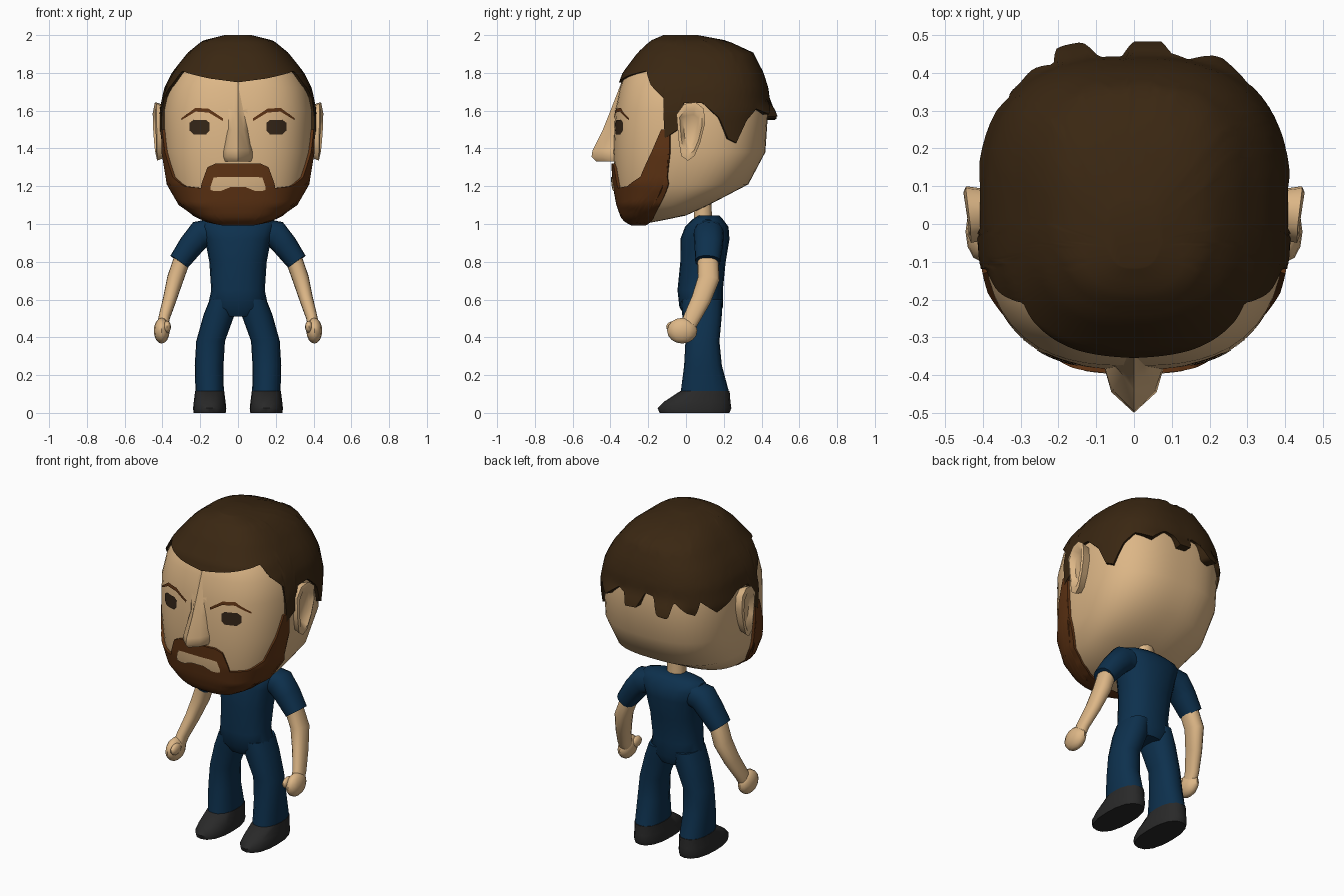
import bpy, bmesh, math
from mathutils import Vector

if "Cube" in bpy.data.objects:
    bpy.data.objects.remove(bpy.data.objects["Cube"])

def material(name, rgb):
    m = bpy.data.materials.new(name)
    m.diffuse_color = (*rgb, 1)
    m.use_nodes = True
    m.node_tree.nodes["Principled BSDF"].inputs["Base Color"].default_value = m.diffuse_color
    return m

SKIN = material("skin", (0.72, 0.47, 0.24))
HAIR = material("dark brown hair", (0.042, 0.020, 0.006))
BEARD = material("chestnut beard", (0.115, 0.034, 0.007))
CLOTH = material("navy cloth", (0.004, 0.030, 0.075))
SHOE = material("charcoal shoe", (0.022, 0.022, 0.022))
EYE = material("eye brown", (0.035, 0.019, 0.009))

def make(name, verts, faces, mat, recalc=True, mirror=False, angle=50):
    me = bpy.data.meshes.new(name)
    me.from_pydata([tuple(v) for v in verts], [], faces)
    if recalc:
        bm = bmesh.new()
        bm.from_mesh(me)
        bmesh.ops.recalc_face_normals(bm, faces=bm.faces)
        bm.to_mesh(me)
        bm.free()
    me.materials.append(mat)
    ob = bpy.data.objects.new(name, me)
    bpy.context.collection.objects.link(ob)
    bpy.ops.object.select_all(action='DESELECT')
    ob.select_set(True)
    bpy.context.view_layer.objects.active = ob
    bpy.ops.object.shade_smooth_by_angle(angle=math.radians(angle))
    if mirror:
        ob.modifiers.new("Mirror", 'MIRROR').use_mirror_merge = False
    return ob

def lookup(table, v):
    """Linear interpolation in rows of (key, value, ...)."""
    if v <= table[0][0]:
        return table[0][1:]
    for a, b in zip(table, table[1:]):
        if v <= b[0]:
            t = (v - a[0]) / (b[0] - a[0])
            return [p + (q - p) * t for p, q in zip(a[1:], b[1:])]
    return table[-1][1:]

# Head slices: z, front y, back y, half width
HEAD = [(1.005, -.27, -.20, .06), (1.02, -.31, -.12, .15), (1.045, -.335, 0, .22),
        (1.10, -.355, .12, .30), (1.21, -.375, .33, .365), (1.38, -.385, .42, .395),
        (1.60, -.375, .435, .40), (1.72, -.35, .42, .375), (1.80, -.32, .395, .335),
        (1.90, -.24, .34, .25), (1.96, -.17, .20, .17), (1.99, -.10, .04, .05)]
N = 2.7
clamp = lambda v: max(0, min(1, v))

def skin(deg, z, off=0):
    """Point on the head at an azimuth (-90 is the face) and height."""
    yf, yb, w = lookup(HEAD, z)
    c, s = math.cos(math.radians(deg)), math.sin(math.radians(deg))
    r = (abs(c) ** N + abs(s) ** N) ** (-1 / N)
    zo = off * (clamp((z - 1.8) / .15) * .7 - clamp((1.06 - z) / .05))
    return ((w + off) * r * c, (yf + yb) / 2 + ((yb - yf) / 2 + off) * r * s, z + zo)

def face_y(x, z, off):
    yf, yb, w = lookup(HEAD, z)
    return (yf + yb) / 2 - (yb - yf) / 2 * (1 - abs(x / w) ** N) ** (1 / N) - off

def grid_faces(cols, rows, closed):
    return [(i * rows + k, (i + 1) % cols * rows + k, (i + 1) % cols * rows + k + 1, i * rows + k + 1)
            for i in range(cols if closed else cols - 1) for k in range(rows - 1)]

# Head
verts = [skin(i * 6, row[0]) for i in range(60) for row in HEAD]
R = len(HEAD)
make("head", verts, grid_faces(60, R, True) +
     [[i * R for i in range(60)], [i * R + R - 1 for i in range(60)]], SKIN)

# Hair: shell from a ragged hairline up to the crown, locks flaring at the back
HAIRLINE = [(-90, 1.75), (-67, 1.77), (-38, 1.81), (-32, 1.74), (-20, 1.66), (-19, 1.45),
            (-9, 1.5), (-7, 1.64), (8, 1.64), (20, 1.56), (27, 1.45), (33, 1.43), (40, 1.55),
            (48, 1.61), (60, 1.58), (70, 1.65), (77, 1.63), (81, 1.57), (90, 1.575), (95, 1.66),
            (103, 1.65), (107, 1.56), (115, 1.55), (119, 1.64), (128, 1.58), (134, 1.56),
            (138, 1.64), (150, 1.56), (162, 1.6), (172, 1.64), (187, 1.64), (189, 1.5),
            (199, 1.45), (200, 1.66), (212, 1.74), (218, 1.81), (247, 1.77), (270, 1.75)]
ease = lambda t: (1 - math.cos(math.pi * t)) / 2
verts, C, R = [], 240, 20
for i in range(C):
    a = -90 + i * 1.5
    lo = lookup(HAIRLINE, a)[0]
    verts.append(skin(a, lo, -.01))
    for k in range(R - 1):
        z = lo + (1.99 - lo) * ease(k / (R - 2))
        flare = clamp((1.65 - z) / .09) * clamp((math.sin(math.radians(a)) - .75) * 6)
        verts.append(skin(a, z, .016 + .04 * flare))
make("hair", verts, grid_faces(C, R, True) + [[i * R + R - 1 for i in range(C)]], HAIR, False)

# Beard: shell from under the jaw up to the moustache and sideburn edge
BEARDLINE = [(-90, 1.32), (-73, 1.32), (-67, 1.30), (-60, 1.19), (-46, 1.20), (-34, 1.25),
             (-27, 1.38), (-21, 1.5), (-15, 1.5), (-13, 1.25), (-5, 1.1), (0, 1.045), (20, 1.006)]
verts, C = [], 221
for i in range(C):
    a = -200 + i
    hi = lookup(BEARDLINE, a if a >= -90 else -180 - a)[0]
    verts += [skin(a, 1.005 + (hi - 1.005) * ease(k / (R - 2)), .014) for k in range(R - 1)]
    verts.append(skin(a, hi, -.01))
make("beard", verts, grid_faces(C, R, False) + [[i * R for i in reversed(range(C))]], BEARD, False)

# Thin face plates given as columns (x, low z, high z)
def plate(name, cols, off, mat, mirror=False):
    steps = 16
    xs = sorted({c[0] for c in cols} |
                {cols[0][0] + (cols[-1][0] - cols[0][0]) * i / steps for i in range(steps + 1)})
    verts = []
    for x in xs:
        lo, hi = lookup(cols, x)
        verts += [(x, face_y(x, z, off), z) for z in (lo, (lo + hi) / 2, hi)]
    make(name, verts, grid_faces(len(xs), 3, False), mat, False, mirror)

plate("eyes", [(.15, 1.495, 1.535), (.168, 1.475, 1.55), (.235, 1.475, 1.552), (.257, 1.495, 1.535)],
      .006, EYE, True)
plate("eyebrows", [(.08, 1.545, 1.56), (.155, 1.59, 1.61), (.225, 1.595, 1.615), (.30, 1.55, 1.56)],
      .007, BEARD, True)
plate("mouth", [(-.145, 1.18, 1.20), (-.13, 1.175, 1.245), (-.09, 1.175, 1.25), (-.04, 1.195, 1.25),
                (.04, 1.195, 1.25), (.09, 1.175, 1.25), (.13, 1.175, 1.245), (.145, 1.18, 1.20)],
      .02, SKIN)

# Nose: wedge lofted from brow to tip: z, base half width, side half width, side y, ridge y
verts = []
for z, b, m, ym, yr in [(1.75, .05, .025, -.335, -.342), (1.6, .05, .028, -.375, -.40),
                        (1.5, .055, .03, -.40, -.44), (1.39, .078, .055, -.44, -.495),
                        (1.355, .08, .06, -.445, -.50), (1.33, .07, .045, -.43, -.475)]:
    verts += [(-b, -.34, z), (-b, -.375 if z < 1.7 else -.335, z), (-m, ym, z), (0, yr, z),
              (m, ym, z), (b, -.375 if z < 1.7 else -.335, z), (b, -.34, z)]
make("nose", verts, grid_faces(6, 7, False) + [range(7), range(35, 42)], SKIN)

# Ears: teardrop outline extruded outward with a sunken middle
EAR = [(-.05, 1.58), (-.01, 1.635), (.05, 1.645), (.095, 1.61), (.10, 1.53), (.075, 1.43),
       (.045, 1.36), (.01, 1.335), (-.025, 1.36), (-.04, 1.45)]
verts, n = [], len(EAR)
for y, z in EAR:
    x = .43 + .14 * max(0, y) + .02 * (z - 1.5)
    mid = lambda f: (.03 + (y - .03) * f, 1.5 + (z - 1.5) * f)
    verts += [(.37, *mid(.85)), (x, y, z), (x + .006, *mid(.8)), (x - .018, *mid(.55))]
make("ears", verts, grid_faces(n, 4, True) + [[i * 4 for i in range(n)], [i * 4 + 3 for i in range(n)]],
     SKIN, mirror=True)

# Limb helper: rings (x, y, z, half width, half depth) square to the path
def tube(name, rings, mat, mirror=False, sides=16, level=False):
    verts, n = [], len(rings)
    pts = [Vector(r[:3]) for r in rings]
    for i, r in enumerate(rings):
        t = Vector((0, 0, 1)) if level else (pts[min(i + 1, n - 1)] - pts[max(i - 1, 0)]).normalized()
        u = (Vector((0, 1, 0)) - t * t.y).normalized()
        v = u.cross(t)
        for k in range(sides):
            c, s = math.cos(2 * math.pi * k / sides), math.sin(2 * math.pi * k / sides)
            q = (abs(c) ** 2.4 + abs(s) ** 2.4) ** (-1 / 2.4)
            verts.append(pts[i] + v * r[3] * c * q + u * r[4] * s * q)
    make(name, verts, grid_faces(n, sides, False) +
         [(i * sides + sides - 1, (i + 1) * sides + sides - 1, (i + 1) * sides, i * sides)
          for i in range(n - 1)] +
         [range(sides), range((n - 1) * sides, n * sides)], mat, mirror=mirror)

# Body
tube("neck", [(0, .09, .98, .055, .05), (0, .09, 1.16, .05, .045)], SKIN, sides=10)
tube("torso", [(0, .085, .51, .09, .09), (0, .08, .56, .16, .115), (0, .075, .65, .142, .12),
               (0, .09, .80, .152, .12), (0, .10, .92, .175, .13), (0, .11, .985, .20, .115),
               (0, .115, 1.025, .19, .08), (0, .12, 1.045, .12, .055)], CLOTH, level=True)
tube("trouser_legs", [(.15, .10, .11, .075, .128), (.153, .09, .25, .076, .10),
                      (.145, .087, .38, .076, .09), (.10, .085, .52, .082, .105),
                      (.08, .085, .60, .07, .108)], CLOTH, True, level=True)
tube("shoes", [(.15, .045, 0, .085, .185), (.15, .045, .025, .088, .195), (.15, .06, .06, .084, .175),
               (.15, .10, .115, .077, .131)], SHOE, True, level=True)
tube("sleeves", [(.12, .12, .96, .07, .07), (.20, .12, .945, .075, .08), (.25, .12, .885, .066, .075),
                 (.312, .115, .80, .056, .066)], CLOTH, True)
tube("forearms", [(.29, .115, .83, .045, .055), (.332, .12, .71, .044, .058),
                  (.362, .08, .60, .036, .052), (.392, .03, .50, .03, .045),
                  (.40, .0, .44, .03, .04)], SKIN, True)

# Hands: fist and thumb
def ball(name, centre, radii):
    bm = bmesh.new()
    bmesh.ops.create_uvsphere(bm, u_segments=12, v_segments=8, radius=1)
    verts = [tuple(c + r * p for c, r, p in zip(centre, radii, v.co)) for v in bm.verts]
    faces = [[v.index for v in f.verts] for f in bm.faces]
    bm.free()
    make(name, verts, faces, SKIN, mirror=True)

ball("fists", (.404, -.02, .435), (.042, .08, .068))
ball("thumbs", (.375, -.06, .455), (.02, .045, .032))
